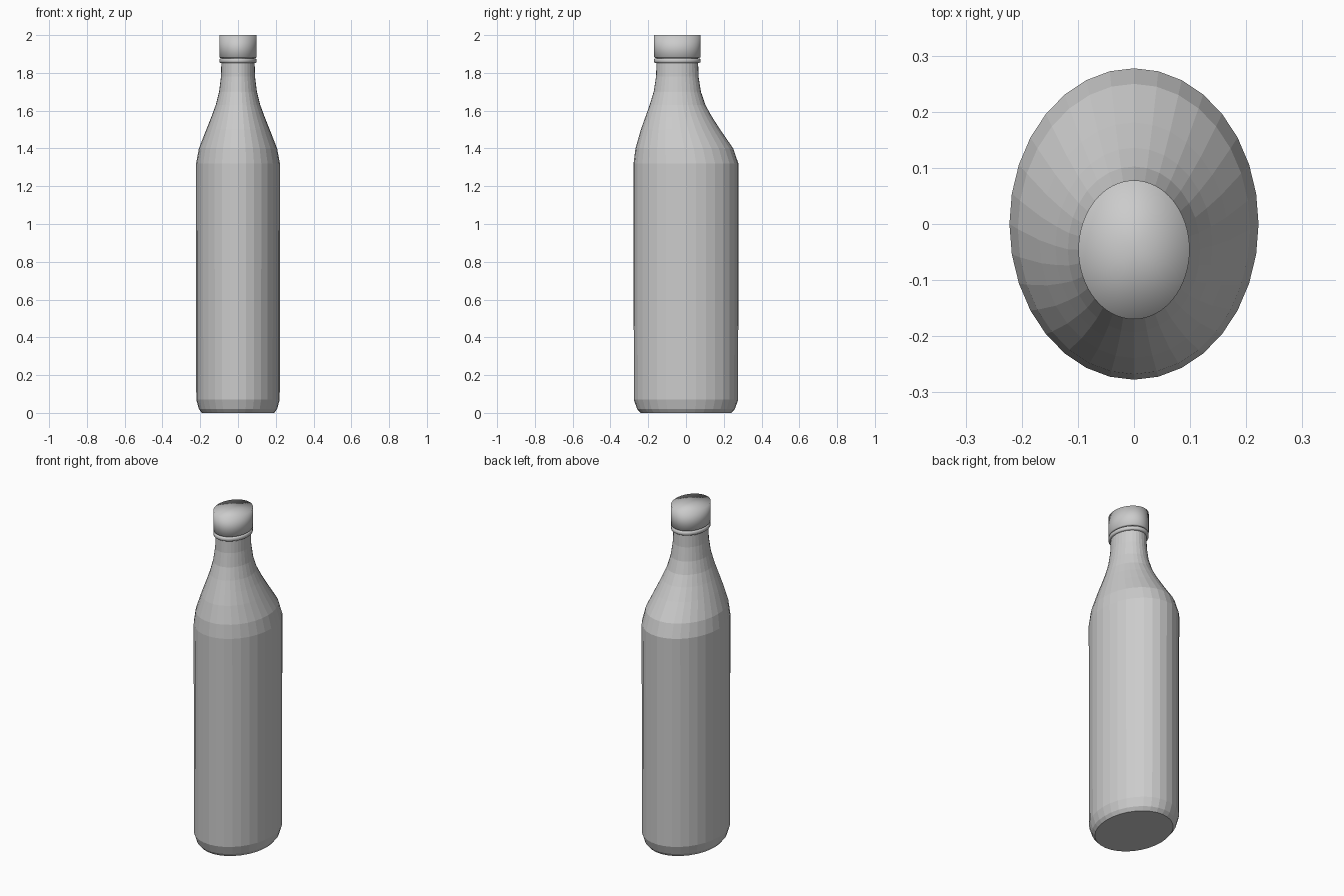
import bpy, bmesh
from math import sin, cos, pi

if "Cube" in bpy.data.objects:
    bpy.data.objects.remove(bpy.data.objects["Cube"])

ASPECT = 1.25   # oval section: depth / width


def oval_loft(name, rings, sides, smooth=False, fan=False):
    """Skin a stack of oval rings (z, half width, centre y) and close both ends."""
    bm = bmesh.new()
    loops = []
    for z, r, cy in rings:
        loops.append([bm.verts.new((r * sin(2 * pi * i / sides),
                                    cy - ASPECT * r * cos(2 * pi * i / sides), z))
                      for i in range(sides)])
    for a, b in zip(loops, loops[1:]):
        for i in range(sides):
            j = (i + 1) % sides
            bm.faces.new((a[i], a[j], b[j], b[i]))
    bm.faces.new(loops[0][::-1])
    top = bm.faces.new(loops[-1])
    if fan:
        bmesh.ops.poke(bm, faces=[top])
    bmesh.ops.recalc_face_normals(bm, faces=bm.faces[:])
    for f in bm.faces:
        f.smooth = smooth
    mesh = bpy.data.meshes.new(name)
    bm.to_mesh(mesh)
    bm.free()
    obj = bpy.data.objects.new(name, mesh)
    bpy.context.collection.objects.link(obj)
    return obj


NECK_Y = -0.046

# Faceted bottle with an off-centre neck
oval_loft("bottle_body", [
    (0.0, 0.192, 0), (0.02, 0.207, 0), (0.07, 0.221, 0),
    (1.32, 0.222, 0), (1.40, 0.207, -0.009), (1.50, 0.168, -0.029),
    (1.57, 0.140, -0.039), (1.63, 0.118, -0.045), (1.70, 0.100, NECK_Y),
    (1.78, 0.090, NECK_Y), (1.86, 0.088, NECK_Y), (1.96, 0.086, NECK_Y),
], 32)

# Tamper ring under the cap
oval_loft("cap_ring", [
    (1.853, 0.094, NECK_Y), (1.857, 0.0985, NECK_Y),
    (1.873, 0.0985, NECK_Y), (1.877, 0.094, NECK_Y),
], 64, smooth=True)

# Smooth screw cap
oval_loft("cap", [
    (1.880, 0.094, NECK_Y), (1.884, 0.099, NECK_Y), (2.0, 0.099, NECK_Y),
], 64, smooth=True, fan=True)
